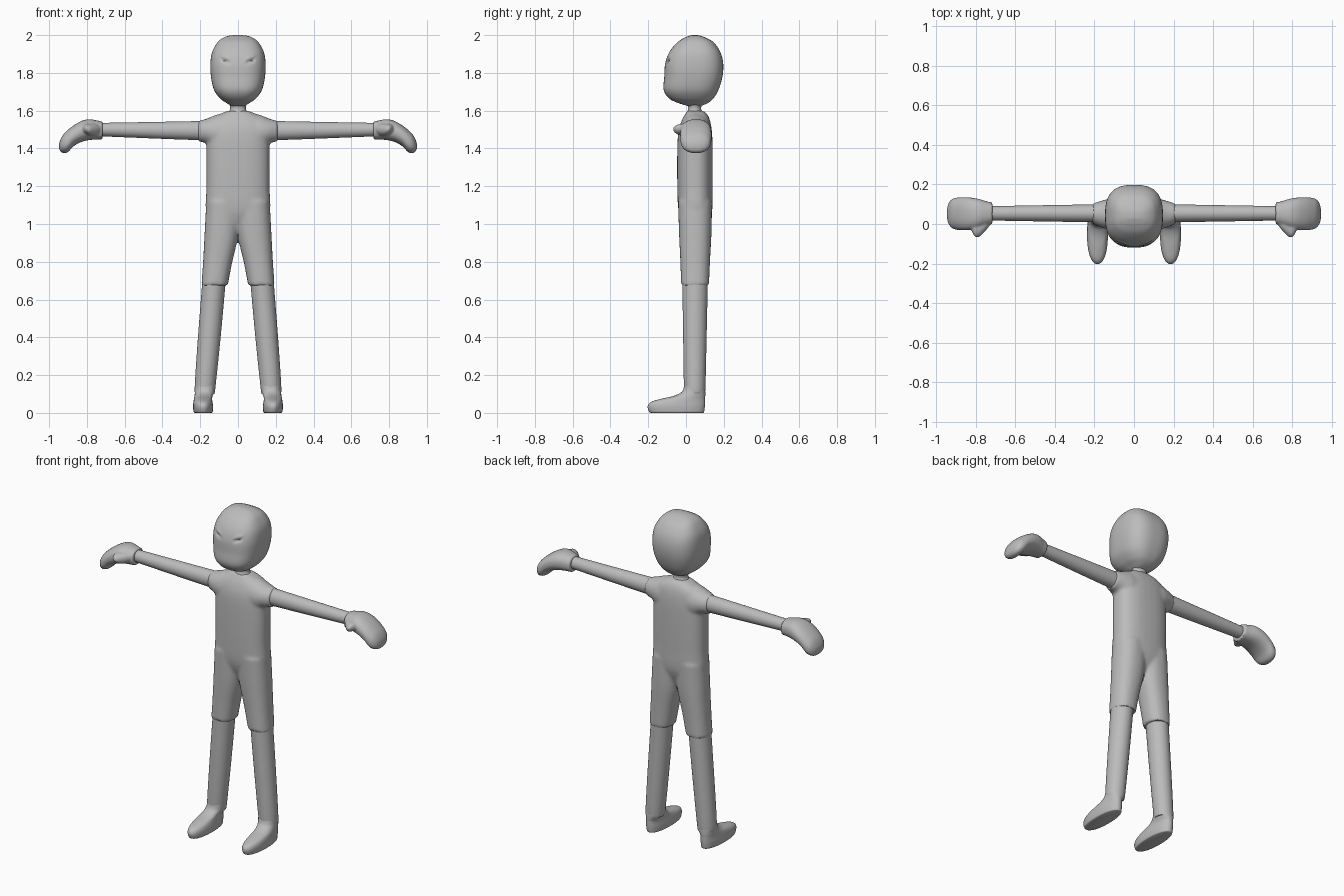
import bpy, bmesh, math

grey = bpy.data.materials.new("plain grey")
grey.diffuse_color = (0.5, 0.5, 0.5, 1)


def spline(rows, steps):
    """Smooth interpolation through rows of section values."""
    out = []
    for i in range(len(rows) - 1):
        p0, p1 = rows[max(i - 1, 0)], rows[i]
        p2, p3 = rows[i + 1], rows[min(i + 2, len(rows) - 1)]
        for k in range(steps):
            t = k / steps
            out.append([b + 0.5 * t * (c - a + t * (2*a - 5*b + 4*c - d + t * (3*(b - c) + d - a)))
                        for a, b, c, d in zip(p0, p1, p2, p3)])
    return out + [list(rows[-1])]


def loft(bm, rows, axis="z", power=2.0, sides=32, steps=4, flip=1):
    """Rows are (position, low a, high a, low b, high b) on the axes across the path."""
    rings = []
    for t, a0, a1, b0, b1 in spline(rows, steps):
        ring = []
        for i in range(sides):
            ang = 2 * math.pi * i / sides
            c, s = math.cos(ang), math.sin(ang)
            a = (a0 + a1) / 2 + (a1 - a0) / 2 * math.copysign(abs(c) ** (2 / power), c)
            b = (b0 + b1) / 2 + (b1 - b0) / 2 * math.copysign(abs(s) ** (2 / power), s)
            co = (a, b, t) if axis == "z" else (t, a, b)
            ring.append(bm.verts.new((co[0] * flip, co[1], co[2])))
        rings.append(ring)
    for r, q in zip(rings, rings[1:]):
        for i in range(sides):
            j = (i + 1) % sides
            bm.faces.new((r[i], r[j], q[j], q[i]))
    bm.faces.new(rings[0][::-1])
    bm.faces.new(rings[-1])


def finish(bm, name, voxel=0, smooth=0, angle=40):
    bmesh.ops.recalc_face_normals(bm, faces=bm.faces[:])
    mesh = bpy.data.meshes.new(name)
    bm.to_mesh(mesh)
    bm.free()
    mesh.materials.append(grey)
    obj = bpy.data.objects.new(name, mesh)
    bpy.context.collection.objects.link(obj)
    bpy.ops.object.select_all(action="DESELECT")
    obj.select_set(True)
    bpy.context.view_layer.objects.active = obj
    if voxel:
        m = obj.modifiers.new("blend", "REMESH")
        m.mode, m.voxel_size = "VOXEL", voxel
        bpy.ops.object.modifier_apply(modifier="blend")
        m = obj.modifiers.new("relax", "SMOOTH")
        m.factor, m.iterations = 0.5, smooth
        bpy.ops.object.modifier_apply(modifier="relax")
    bpy.ops.object.shade_smooth_by_angle(angle=math.radians(angle))
    return obj


# Head, with two shallow slanted eye hollows
bm = bmesh.new()
loft(bm, [(1.625, -.035, .035, .01, .08), (1.64, -.06, .06, -.04, .115),
          (1.665, -.095, .095, -.09, .145), (1.71, -.127, .127, -.118, .172),
          (1.78, -.143, .143, -.115, .193), (1.85, -.146, .146, -.11, .197),
          (1.91, -.137, .137, -.088, .182), (1.96, -.11, .11, -.048, .148),
          (1.985, -.08, .08, -.01, .108), (1.997, -.045, .045, .02, .075),
          (2.0, -.012, .012, .035, .055)], power=2.7, sides=144, steps=9)
for v in bm.verts:
    if v.co.y < 0:
        dx = abs(v.co.x) - .067
        dz = v.co.z - 1.862 - dx * .35
        v.co.y += .009 * math.exp(-(dx / .022) ** 4 - (dz / .009) ** 2)
        v.co.y -= .004 * math.exp(-(dx / .025) ** 4 - ((dz - .02) / .01) ** 2)
finish(bm, "head")

# Neck
bm = bmesh.new()
loft(bm, [(1.57, -.055, .055, 0, .1), (1.597, -.046, .046, .008, .085),
          (1.615, -.041, .041, .012, .08), (1.65, -.05, .05, .005, .09)])
finish(bm, "neck")

# Suit: trunk, sleeves and upper trouser legs blended into one skin
bm = bmesh.new()
loft(bm, [(.96, -.09, .09, 0, .1), (1.06, -.166, .166, -.038, .137),
          (1.2, -.167, .167, -.046, .141), (1.4, -.167, .167, -.046, .141),
          (1.49, -.165, .165, -.04, .137), (1.545, -.15, .15, -.024, .128),
          (1.58, -.1, .1, -.005, .113), (1.6, -.05, .05, .008, .09)], power=2.5)
for f in (1, -1):
    loft(bm, [(.05, -.03, .13, 1.36, 1.588), (.11, -.03, .13, 1.385, 1.58),
              (.165, -.018, .118, 1.425, 1.558), (.21, .002, .103, 1.437, 1.546)],
         axis="x", flip=f)
    loft(bm, [(.675, .054, .194, -.026, .122), (.8, .03, .185, -.03, .127),
              (.95, -.004, .177, -.037, .135), (1.12, -.02, .168, -.042, .138)],
         power=2.3, flip=f)
finish(bm, "suit", .009, 5)

for side, f in (("left", 1), ("right", -1)):
    # Arm
    bm = bmesh.new()
    loft(bm, [(.15, .008, .1, 1.442, 1.546), (.4, .012, .096, 1.451, 1.541),
              (.74, .018, .09, 1.465, 1.535)], axis="x", flip=f)
    finish(bm, side + "_arm")

    # Lower leg
    bm = bmesh.new()
    loft(bm, [(.1, .125, .225, -.006, .099), (.14, .119, .229, -.011, .103),
              (.4, .092, .212, -.015, .109), (.72, .063, .187, -.02, .116)], flip=f)
    finish(bm, side + "_lower_leg")

    # Mitten hand with drooping fingers and a short forward thumb
    bm = bmesh.new()
    loft(bm, [(.717, 0, .108, 1.447, 1.542), (.75, -.008, .116, 1.447, 1.549),
              (.79, -.022, .128, 1.444, 1.555), (.83, -.03, .134, 1.434, 1.545),
              (.87, -.031, .135, 1.412, 1.522), (.9, -.029, .133, 1.381, 1.499),
              (.925, -.018, .124, 1.375, 1.474), (.941, .005, .1, 1.385, 1.445),
              (.947, .035, .07, 1.4, 1.425)], axis="x", power=2.3, flip=f)
    bmt = [(.73, -.008, .03, 1.485, 1.52), (.755, -.038, .04, 1.468, 1.53),
           (.785, -.066, .04, 1.468, 1.53), (.806, -.064, .03, 1.48, 1.53),
           (.824, -.03, .02, 1.49, 1.52)]
    loft(bm, bmt, axis="x", flip=f)
    finish(bm, side + "_hand", .006, 4)

    # Foot with a flat sole and a low rounded toe
    bm = bmesh.new()
    loft(bm, [(0, .14, .228, -.185, .09), (.006, .134, .235, -.195, .096),
              (.035, .132, .238, -.203, .1), (.058, .135, .236, -.185, .101),
              (.075, .137, .233, -.13, .101), (.09, .134, .23, -.065, .102),
              (.112, .125, .228, -.022, .102), (.145, .12, .226, -.009, .1)],
         power=2.2, sides=40, flip=f)
    finish(bm, side + "_foot", angle=50)
